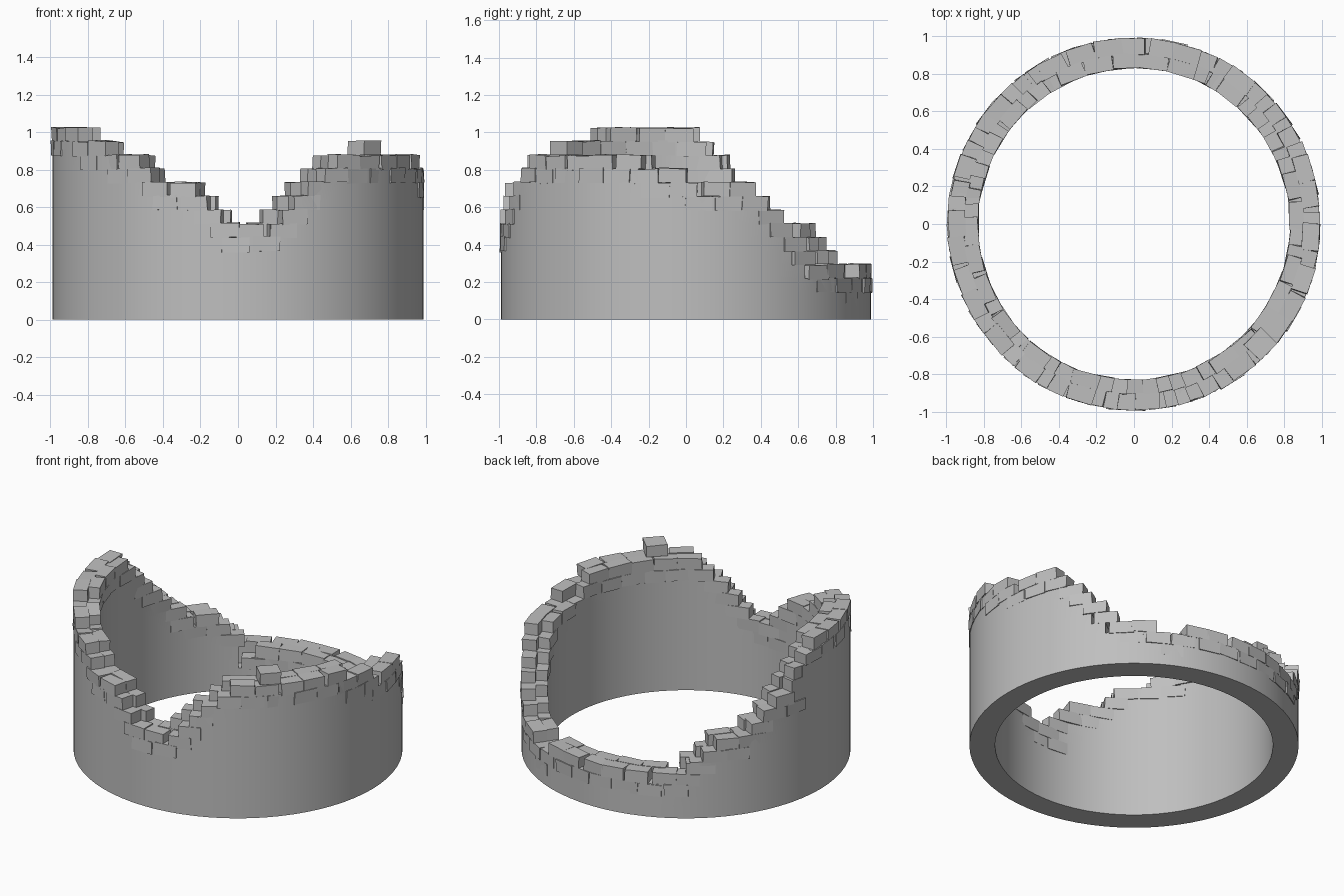
import bpy, bmesh, math, random
from mathutils import Matrix, Vector

random.seed(7)
cube = bpy.data.objects.get("Cube")
if cube:
    bpy.data.objects.remove(cube, do_unlink=True)

COURSE = 0.073      # height of one row of bricks
OUTER, INNER = 0.99, 0.836
COLUMNS = 72

# Broken skyline: start angle in degrees -> number of courses
SKYLINE = [(0, 10), (22, 9), (27, 8), (29, 7), (37, 5), (41, 4), (62, 3), (67, 4),
           (118, 3), (123, 5), (127, 6), (134, 7), (146, 8), (155, 9), (160, 10),
           (167, 12), (170, 13), (173, 14), (212, 13), (228, 12), (238, 11),
           (244, 10), (255, 9), (259, 8), (263, 7), (281, 8), (287, 9), (291, 10),
           (295, 11), (300, 12), (345, 11), (358, 10)]


def courses_at(angle):
    return [n for start, n in SKYLINE if start <= angle % 360][-1]


stone = bpy.data.materials.new("grey stone")
stone.use_nodes = True
grey = (0.52, 0.52, 0.52, 1)
stone.diffuse_color = grey
bsdf = stone.node_tree.nodes["Principled BSDF"]
bsdf.inputs["Base Color"].default_value = grey
bsdf.inputs["Roughness"].default_value = 0.8


def make_object(name, bm):
    mesh = bpy.data.meshes.new(name)
    bm.to_mesh(mesh)
    bm.free()
    mesh.materials.append(stone)
    obj = bpy.data.objects.new(name, mesh)
    bpy.context.collection.objects.link(obj)
    return obj


# Round wall: a stepped shell, thickened inward
bm = bmesh.new()
verts = {}


def shell_vert(i, k):
    key = (i % COLUMNS, k)
    if key not in verts:
        a = math.tau * key[0] / COLUMNS
        verts[key] = bm.verts.new((OUTER * math.cos(a), OUTER * math.sin(a), k * COURSE))
    return verts[key]


for i in range(COLUMNS):
    top = courses_at((i + 0.5) * 360 / COLUMNS) - 1
    for k in range(top):
        bm.faces.new([shell_vert(i, k), shell_vert(i + 1, k),
                      shell_vert(i + 1, k + 1), shell_vert(i, k + 1)])
wall = make_object("round_wall", bm)
solid = wall.modifiers.new("thickness", "SOLIDIFY")
solid.thickness = OUTER - INNER
solid.offset = -1
bpy.context.view_layer.objects.active = wall
wall.select_set(True)
bpy.ops.object.modifier_apply(modifier=solid.name)
bpy.ops.object.shade_smooth_by_angle(angle=math.radians(30))
wall.select_set(False)

# Loose bricks along the broken top, in an outer and an inner row
bm = bmesh.new()


def add_brick(angle, course, radius, length, depth, tilt):
    """One slightly irregular block, its long side along the wall."""
    jitter = random.uniform
    a = math.radians(angle)
    place = (Matrix.Rotation(a, 4, 'Z')
             @ Matrix.Translation((radius, 0, (course - 0.5) * COURSE + jitter(-0.004, 0.004)))
             @ Matrix.Rotation(jitter(-tilt, tilt), 4, 'Z')
             @ Matrix.Rotation(jitter(-tilt, tilt), 4, 'X')
             @ Matrix.Diagonal((depth, length, COURSE * 1.05, 1)))
    for v in bmesh.ops.create_cube(bm, size=1, matrix=place)["verts"]:
        v.co += Vector((jitter(-1, 1), jitter(-1, 1), jitter(-1, 1))) * 0.003


def lay_row(course, radius, depth, pitch, shift):
    count = round(360 / pitch)
    for n in range(count):
        angle = (n + shift) * 360 / count + random.uniform(-0.8, 0.8)
        height = courses_at(angle)
        if height - 1 <= course <= height:
            tilt = 0.09 if 213 < angle < 240 else 0.03
            length = math.radians(360 / count) * radius * random.uniform(0.93, 1.03)
            add_brick(angle, course, radius + random.uniform(-0.003, 0.003), length, depth, tilt)


for course in range(1, 15):
    shift = 0.5 * (course % 2)
    lay_row(course, 0.947, 0.089, 9, shift)
    lay_row(course, 0.869, 0.078, 10, shift + 0.3)

# Single block left standing above the front
add_brick(316.5, 13, 0.93, 0.13, 0.12, 0.03)
make_object("broken_top_bricks", bm)
